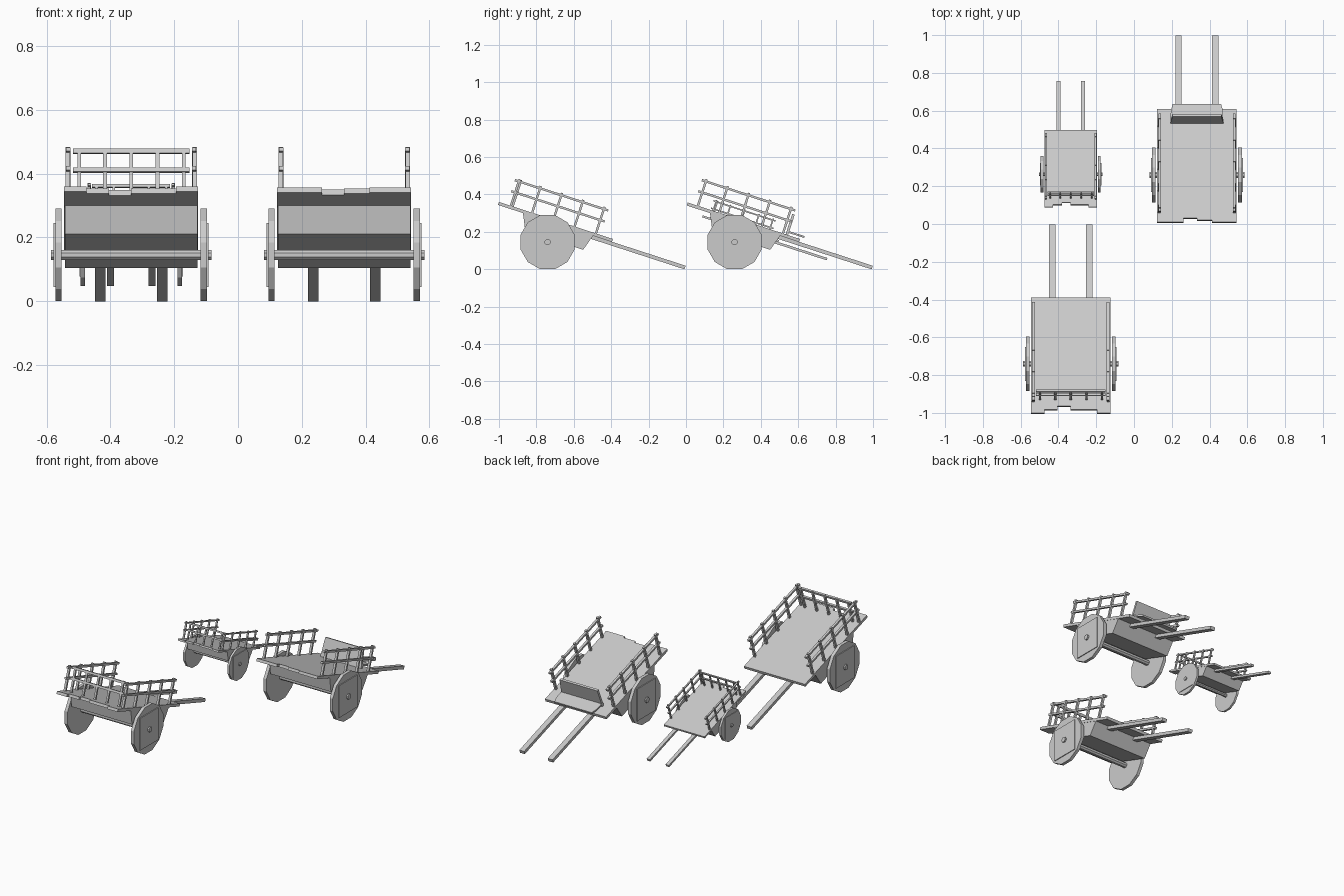
import bpy, bmesh, math
from mathutils import Matrix, Vector

if "Cube" in bpy.data.objects:
    bpy.data.objects.remove(bpy.data.objects["Cube"])

TILT = math.radians(18)
# bed frame: x across, y along the bed from its tail edge, z normal to the bed
BED = Matrix.Translation((0, -1, 0.36)) @ Matrix.Rotation(-TILT, 4, 'X')
I = Matrix.Identity(4)


def add_box(bm, x, y, z, m=I):
    c = Vector(((x[0] + x[1]) / 2, (y[0] + y[1]) / 2, (z[0] + z[1]) / 2))
    size = (x[1] - x[0], y[1] - y[0], z[1] - z[0], 1)
    bmesh.ops.create_cube(bm, size=1, matrix=m @ Matrix.Translation(c) @ Matrix.Diagonal(size))


def add_cyl(bm, r, x0, x1, y, z, sides):
    m = (Matrix.Translation(((x0 + x1) / 2, y, z)) @ Matrix.Rotation(math.pi / 2, 4, 'Y')
         @ Matrix.Rotation(math.pi / sides, 4, 'Z'))
    bmesh.ops.create_cone(bm, cap_ends=True, segments=sides, radius1=r, radius2=r,
                          depth=abs(x1 - x0), matrix=m)


def add_prism(bm, pts, vec, m=I):
    f = bm.faces.new([bm.verts.new(m @ Vector(p)) for p in pts])
    ext = bmesh.ops.extrude_face_region(bm, geom=[f], use_keep_orig=True)
    vs = [v for v in ext['geom'] if isinstance(v, bmesh.types.BMVert)]
    bmesh.ops.translate(bm, verts=vs, vec=m.to_3x3() @ Vector(vec))


def finish(bm, name, place):
    bmesh.ops.recalc_face_normals(bm, faces=bm.faces[:])
    me = bpy.data.meshes.new(name)
    bm.to_mesh(me)
    bm.free()
    ob = bpy.data.objects.new(name, me)
    ob.matrix_world = place
    bpy.context.collection.objects.link(ob)


def cart(tag, place, tail, tailgate=True, headboard=False):
    # bed plank with a worn, stepped tail edge
    bm = bmesh.new()
    outline = [(0.21, 0.641, 0), (-0.21, 0.641, 0)] + [(x, y, 0) for x, y in tail]
    add_prism(bm, outline, (0, 0, -0.017), BED)
    finish(bm, tag + "_bed", place)

    # wedge-shaped body under the bed
    bm = bmesh.new()
    prof = [(-0.872, 0.303), (-0.86, 0.21), (-0.55, 0.104), (-0.497, 0.179)]
    add_prism(bm, [(-0.208, y, z) for y, z in prof], (0.416, 0, 0))
    finish(bm, tag + "_body", place)

    # pulling shafts
    bm = bmesh.new()
    for s in (-1, 1):
        add_box(bm, (s * 0.0975 - 0.0165, s * 0.0975 + 0.0165), (0.45, 1.055), (-0.036, -0.016), BED)
    finish(bm, tag + "_shafts", place)

    # axle with hub ends
    bm = bmesh.new()
    add_cyl(bm, 0.017, -0.252, 0.252, -0.74, 0.145, 8)
    finish(bm, tag + "_axle", place)

    # wheels: twelve-sided discs with an outer plank
    bm = bmesh.new()
    for s in (-1, 1):
        add_cyl(bm, 0.15, s * 0.218, s * 0.238, -0.74, 0.145, 12)
        add_box(bm, sorted((s * 0.236, s * 0.243)), (-0.83, -0.65), (0.045, 0.245))
    finish(bm, tag + "_wheels", place)

    # side railings
    bm = bmesh.new()
    for s in (-1, 1):
        x = s * 0.199
        for i in range(5):
            y = 0.067 + i * 0.1195
            add_box(bm, (x - 0.007, x + 0.007), (y - 0.006, y + 0.006), (-0.01, 0.15), BED)
        for h in (0.075, 0.137):
            add_box(bm, (x - 0.009, x + 0.005) if s > 0 else (x - 0.005, x + 0.009),
                    (0.045, 0.57), (h - 0.006, h + 0.006), BED)
    finish(bm, tag + "_side_railings", place)

    # tail railing
    if tailgate:
        bm = bmesh.new()
        for x in (-0.163, -0.082, 0, 0.083, 0.165):
            add_box(bm, (x - 0.006, x + 0.006), (0.071, 0.083), (-0.01, 0.148), BED)
        for h in (0.078, 0.14):
            add_box(bm, (-0.183, 0.183), (0.07, 0.082), (h - 0.007, h + 0.007), BED)
        finish(bm, tag + "_tail_railing", place)

    # upright headboard and its foot plank
    if headboard:
        bm = bmesh.new()
        add_prism(bm, [(-0.14, 0.56, 0), (0.14, 0.56, 0), (0.13, 0.56, 0.115), (-0.13, 0.56, 0.115)],
                  (0, 0.014, 0), BED)
        add_prism(bm, [(-0.14, 0.56, 0.012), (0.14, 0.56, 0.012), (0.138, 0.625, 0.012),
                       (0.128, 0.66, 0.012), (-0.128, 0.66, 0.012), (-0.138, 0.625, 0.012)],
                  (0, 0, 0.01), BED)
        finish(bm, tag + "_headboard", place)


tail_a = [(-0.21, 0), (-0.14, 0), (-0.14, 0.02), (-0.07, 0.02), (-0.07, 0.038),
          (0, 0.038), (0, 0.02), (0.14, 0.02), (0.14, 0), (0.21, 0)]
tail_b = [(-0.21, 0.01), (-0.07, 0.01), (-0.07, 0.034), (0, 0.034), (0, 0.022),
          (0.08, 0.022), (0.08, 0.01), (0.21, 0.01)]

cart("large_cart", Matrix.Translation((-0.335, 0, 0)), tail_a)
cart("open_cart", Matrix.Translation((0.333, 1, 0)), tail_b, tailgate=False, headboard=True)
k = 0.667
cart("small_cart", Matrix.Translation((-0.335, 0.09 + k, 0.048)) @ Matrix.Scale(k, 4), tail_a)
